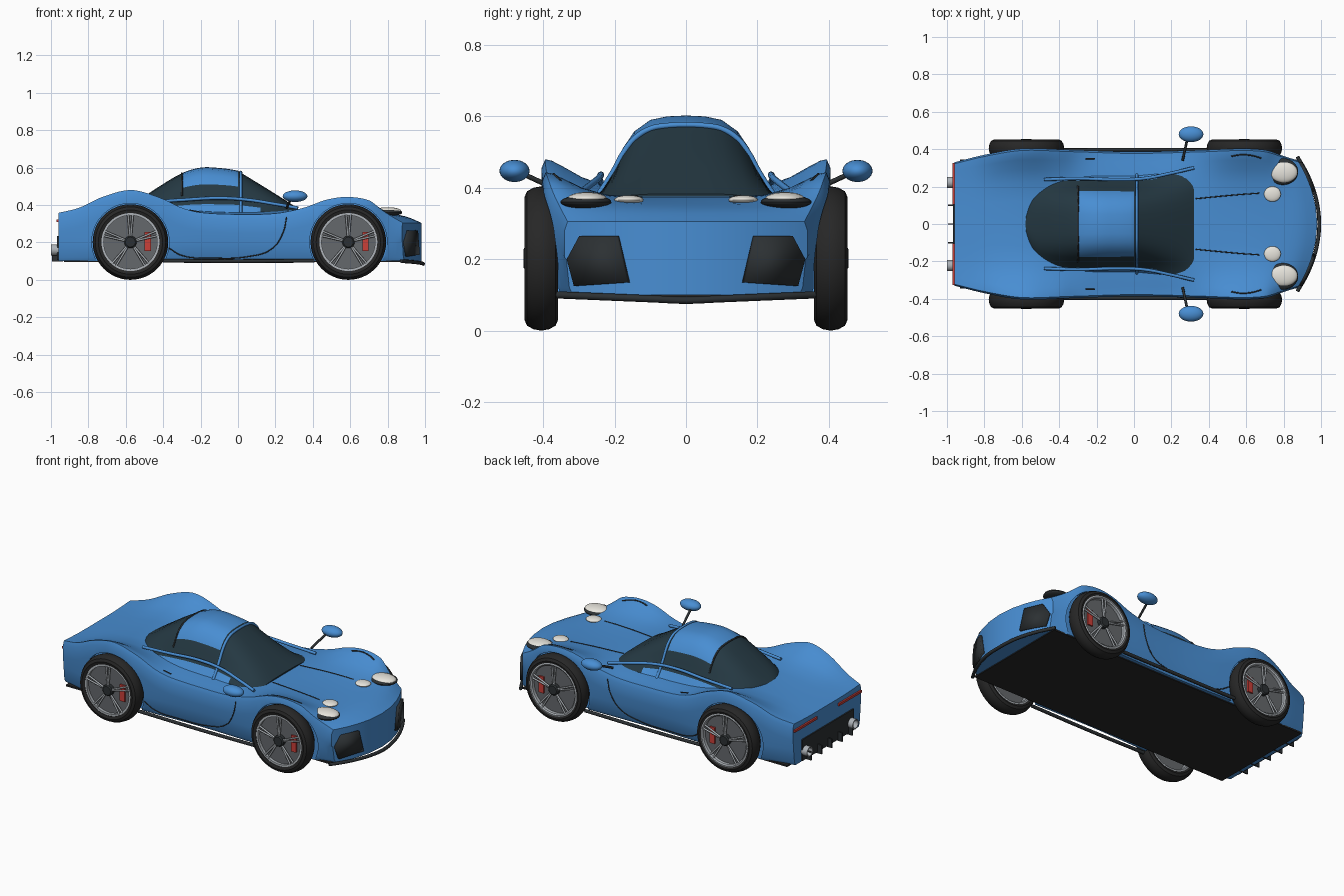
import bpy, bmesh, math
from mathutils import Vector
from mathutils.bvhtree import BVHTree

if "Cube" in bpy.data.objects:
    bpy.data.objects.remove(bpy.data.objects["Cube"])

def mat(name, r, g, b):
    m = bpy.data.materials.new(name)
    m.diffuse_color = (r, g, b, 1)
    m.use_nodes = True
    m.node_tree.nodes["Principled BSDF"].inputs["Base Color"].default_value = m.diffuse_color
    return m

BLUE, DARK = mat("blue_paint", .065, .27, .65), mat("dark_trim", .025, .03, .033)
GLASS, RUBBER = mat("tinted_glass", .018, .04, .055), mat("rubber", .02, .02, .02)
METAL, DISC = mat("light_metal", .42, .45, .48), mat("brake_disc", .13, .14, .15)
RED, LAMP = mat("red", .6, .05, .04), mat("lamp", .8, .78, .72)

def curve_at(keys, x):
    """Smooth interpolation through (x, value) keys."""
    n = len(keys)
    i = max(0, min(n - 2, sum(k[0] <= x for k in keys) - 1))
    def slope(j):
        a, b = keys[max(j - 1, 0)], keys[min(j + 1, n - 1)]
        return (b[1] - a[1]) / (b[0] - a[0])
    (x0, v0), (x1, v1) = keys[i], keys[i + 1]
    h = x1 - x0
    t = (x - x0) / h
    return ((2*t**3 - 3*t*t + 1) * v0 + (t**3 - 2*t*t + t) * h * slope(i)
            + (3*t*t - 2*t**3) * v1 + (t**3 - t*t) * h * slope(i + 1))

def finish(name, bm, *mats, angle=35):
    bmesh.ops.recalc_face_normals(bm, faces=bm.faces)
    me = bpy.data.meshes.new(name)
    bm.to_mesh(me)
    bm.free()
    ob = bpy.data.objects.new(name, me)
    bpy.context.collection.objects.link(ob)
    for m in mats:
        me.materials.append(m)
    bpy.ops.object.select_all(action='DESELECT')
    ob.select_set(True)
    bpy.context.view_layer.objects.active = ob
    bpy.ops.object.shade_smooth_by_angle(angle=math.radians(angle))
    return ob

def box(name, c, size, m):
    bm = bmesh.new()
    bmesh.ops.create_cube(bm, size=1)
    for v in bm.verts:
        v.co = Vector(c) + Vector(a * b for a, b in zip(v.co, size))
    return finish(name, bm, m)

def ball(name, c, r, m):
    bm = bmesh.new()
    bmesh.ops.create_uvsphere(bm, u_segments=32, v_segments=16, radius=1)
    for v in bm.verts:
        v.co = Vector(c) + Vector(a * b for a, b in zip(v.co, r))
    return finish(name, bm, m)

def lathe(name, c, profile, m, axis='Y', seg=48, closed=True):
    """Revolve (radius, offset) points about an axis through c."""
    bm = bmesh.new()
    rings = []
    for k in range(seg):
        a = 2 * math.pi * k / seg
        ring = []
        for r, o in profile:
            p = (r*math.cos(a), o, r*math.sin(a)) if axis == 'Y' else (o, r*math.cos(a), r*math.sin(a))
            ring.append(bm.verts.new(Vector(c) + Vector(p)))
        rings.append(ring)
    n = len(profile)
    for k in range(seg):
        a, b = rings[k], rings[(k + 1) % seg]
        for j in range(n if closed else n - 1):
            bm.faces.new((a[j], a[(j+1) % n], b[(j+1) % n], b[j]))
    bmesh.ops.remove_doubles(bm, verts=bm.verts, dist=1e-5)
    return finish(name, bm, m)

def tube(name, pts, r, m):
    cu = bpy.data.curves.new(name, 'CURVE')
    cu.dimensions, cu.bevel_depth, cu.bevel_resolution, cu.use_fill_caps = '3D', r, 2, True
    sp = cu.splines.new('BEZIER')
    sp.bezier_points.add(len(pts) - 1)
    for bp, p in zip(sp.bezier_points, pts):
        bp.co = p
        bp.handle_left_type = bp.handle_right_type = 'AUTO'
    sp.resolution_u = 6
    ob = bpy.data.objects.new(name, cu)
    cu.materials.append(m)
    bpy.context.collection.objects.link(ob)

# Body shell: cross-sections lofted along the car, nose bowed in plan
FENDER = [(-.96,.358), (-.85,.385), (-.72,.445), (-.57,.48), (-.42,.44), (-.3,.385), (-.2,.36), (0,.35),
          (.2,.355), (.35,.385), (.48,.43), (.6,.443), (.72,.42), (.85,.36), (.98,.305)]
CENTRE = [(-.96,.35), (-.6,.395), (-.3,.375), (0,.365), (.32,.375), (.6,.37), (.8,.355), (.9,.338), (.98,.305)]
WIDTH = [(-.96,.33), (-.8,.37), (-.6,.403), (-.35,.397), (0,.387), (.35,.395), (.6,.403), (.75,.39), (.88,.362), (.98,.34)]
TOP = [(0,0), (.3,0), (.55,.12), (.72,.4), (.85,.75), (.93,.95)]

def section(x):
    zf, zc, w = (curve_at(k, x) for k in (FENDER, CENTRE, WIDTH))
    top = [(w*f, zc + (zf - zc)*d) for f, d in TOP]
    side = [(w*.975, zf), (w, zf-.025), (w, zf-.1), (w*.985, .2), (w*.96, .12)]
    bot = [(w*f, .1) for f, d in reversed(TOP)]
    half = top + side + bot
    ring = half + [(-y, z) for y, z in reversed(half[1:-1])]
    t = max(0, (x - .7) / .28)
    return [Vector((x - .9*t*y*y, y, z)) for y, z in ring]

bm = bmesh.new()
N = 72
rings = [[bm.verts.new(p) for p in section(-.96 + 1.94*i/N)] for i in range(N + 1)]
n = len(rings[0])
for a, b in zip(rings, rings[1:]):
    for j in range(n):
        bm.faces.new((a[j], a[(j+1) % n], b[(j+1) % n], b[j]))
for r in (rings[0], rings[-1]):
    h = 16                                    # index of bottom centre
    for s in (1, -1):
        for i in range(5):
            bm.faces.new([r[s*i], r[s*(i+1)], r[s*(h-i-1)], r[s*(h-i)]])
        bm.faces.new([r[s*k] for k in range(5, 12)])
surface = BVHTree.FromBMesh(bm)
body = finish("body_shell", bm, BLUE)

def on_top(x, y):
    return surface.ray_cast(Vector((x, y, 2)), Vector((0, 0, -1)))[0]

def on_side(x, z, s):
    return surface.ray_cast(Vector((x, 2*s, z)), Vector((0, -s, 0)))[0]

# Wheel arches
AXLES, R = (-.575, .59), .202
for x in AXLES:
    for s in (1, -1):
        cutter = lathe("arch_cutter", (x, s*.5, R), [(0,-.15), (.207,-.15), (.207,.15), (0,.15)], BLUE, closed=False)
        cutter.hide_render = True
        md = body.modifiers.new("arch", 'BOOLEAN')
        md.operation, md.solver, md.object = 'DIFFERENCE', 'EXACT', cutter
        bpy.context.view_layer.objects.active = body
        bpy.ops.object.modifier_apply(modifier=md.name)
        bpy.data.objects.remove(cutter)
bpy.ops.object.select_all(action='DESELECT')
body.select_set(True)
bpy.ops.object.shade_smooth_by_angle(angle=math.radians(35))

# Cabin: glass dome with painted roof and lower band
CAB_Z = [(-.58,.395), (-.5,.447), (-.42,.5), (-.3,.57), (-.2,.6), (-.1,.598), (0,.583), (.02,.57), (.17,.478), (.32,.383)]
CAB_W = [(-.58,.1), (-.55,.18), (-.5,.228), (-.42,.255), (-.3,.265), (-.1,.262), (.02,.262), (.32,.305)]
DOME = [(1,0), (.88,.2), (.76,.43), (.67,.63), (.55,.82), (.38,.95), (.2,.99), (0,1)]

def cabin_ring(x, k=1.0):
    z, w = curve_at(CAB_Z, x), curve_at(CAB_W, x)
    half = [(k*w*f, .355 + k*(z - .355)*h) for f, h in DOME]
    return [Vector((x, y, z)) for y, z in half + [(-y, z) for y, z in reversed(half[:-1])]]

bm = bmesh.new()
xs = [-.58 + .02*i for i in range(46)]
rings = [[bm.verts.new(p) for p in cabin_ring(x)] for x in xs]
for x, a, b in zip(xs, rings, rings[1:]):
    for j in range(14):
        f = bm.faces.new((a[j], a[j+1], b[j+1], b[j]))
        roof = -.31 < x < .0 and 3 <= j <= 10
        band = -.46 < x < .12 and j in (0, 13)
        f.material_index = 1 if roof or band else 0
bm.faces.new(rings[0])
bm.faces.new(rings[-1])
finish("cabin", bm, GLASS, BLUE, angle=40)
tube("roof_hoop", cabin_ring(.015, 1.01), .008, BLUE)
tube("rear_roof_seam", cabin_ring(-.3, 1.0)[2:13], .005, DARK)

# Underbody, front splitter, rear diffuser
box("floor_panel", (-.03, 0, .099), (1.8, .69, .01), RUBBER)
tube("front_splitter", [(.99 - .9*y*y, y, .1 - .015*(1 - abs(y)/.36)) for y in (-.36,-.27,-.18,-.09,0,.09,.18,.27,.36)], .01, DARK)
box("diffuser_panel", (-.962, 0, .17), (.012, .5, .13), DARK)
for i in range(-2, 3):
    box("diffuser_fin", (-.965, i*.1, .125), (.06, .008, .055), DARK)

def wheel(x, s):
    c = (x, s*.405, R)
    lathe("tyre", c, [(.155,-.042), (.172,-.047), (.188,-.04), (.198,-.022), (R,0), (.198,.022),
                      (.188,.04), (.172,.047), (.155,.042)], RUBBER)
    lathe("rim", c, [(.16,-.04), (.16,.044), (.152,.046), (.145,.04), (.143,-.04)], METAL)
    lathe("brake_disc", c, [(0,s*.022), (.145,s*.022), (.145,s*.005), (0,s*.005)], DISC, closed=False)
    lathe("hub", c, [(0,s*.05), (.026,s*.05), (.033,s*.044), (.033,0), (0,0)], DARK, closed=False)
    box("brake_caliper", (x + .092, s*.429, R + .003), (.034, .014, .1), RED)
    for k in range(5):
        for off in (-.085, .085):
            a = math.radians(90 + 72*k)
            p, q = [Vector((x + r*math.cos(a + d), s*.443, R + r*math.sin(a + d)))
                    for r, d in ((.025, off), (.147, off))]
            tube("wheel_spoke", [p, q], .0055, METAL)

for x in AXLES:
    for s in (1, -1):
        wheel(x, s)

for s in (1, -1):
    # Belt line rail and side sill
    tube("belt_rail", [(-.48,s*.238,.415), (-.3,s*.243,.427), (-.1,s*.238,.437), (.05,s*.243,.428), (.2,s*.272,.405), (.32,s*.3,.384)], .009, BLUE)
    tube("side_sill", [(-.4,s*.395,.102), (0,s*.397,.1), (.41,s*.395,.102)], .01, DARK)
    # Door mirror
    ball("door_mirror", (.305, s*.48, .447), (.066, .042, .031), BLUE)
    tube("mirror_stalk", [(.26, s*.34, .385), (.285, s*.455, .438)], .007, DARK)
    # Headlamps
    ball("headlamp_bezel", (.795, s*.28, .36), (.083, .071, .02), DARK)
    ball("headlamp", (.8, s*.277, .368), (.073, .056, .02), LAMP)
    ball("small_lamp", (.74, s*.16, .366), (.045, .041, .013), LAMP)
    # Front intake
    bm = bmesh.new()
    bm.faces.new([bm.verts.new((.986 - .9*y*y, s*y, z)) for y, z in
                  ((.19,.265), (.295,.265), (.33,.2), (.31,.125), (.16,.135))])
    md = finish("front_intake", bm, DARK).modifiers.new("thick", 'SOLIDIFY')
    md.thickness, md.offset = .02, 0
    # Tail lamp and exhaust
    box("tail_lamp", (-.963, s*.215, .315), (.014, .22, .014), RED)
    lathe("exhaust", (-.97, s*.222, .16), [(.024,-.03), (.03,-.03), (.03,.03), (.024,.03)], METAL, 'X', 24)
    # Panel seams, fender slot and door handle
    tube("hood_seam", [on_top(x, s*y) for x, y in ((.33,.135), (.45,.147), (.56,.157), (.67,.165))], .003, DARK)
    tube("fender_slot", [on_top(x, s*y) for x, y in ((.52,.362), (.57,.37), (.63,.366), (.68,.352))], .004, DARK)
    tube("door_seam", [on_side(x, z, s) for x, z in ((.26,.335), (.24,.25), (.18,.165), (.06,.125), (-.15,.117), (-.3,.13), (-.37,.17))], .003, DARK)
    tube("door_handle", [on_top(x, s*.35) for x in (-.26, -.21)], .004, DARK)
